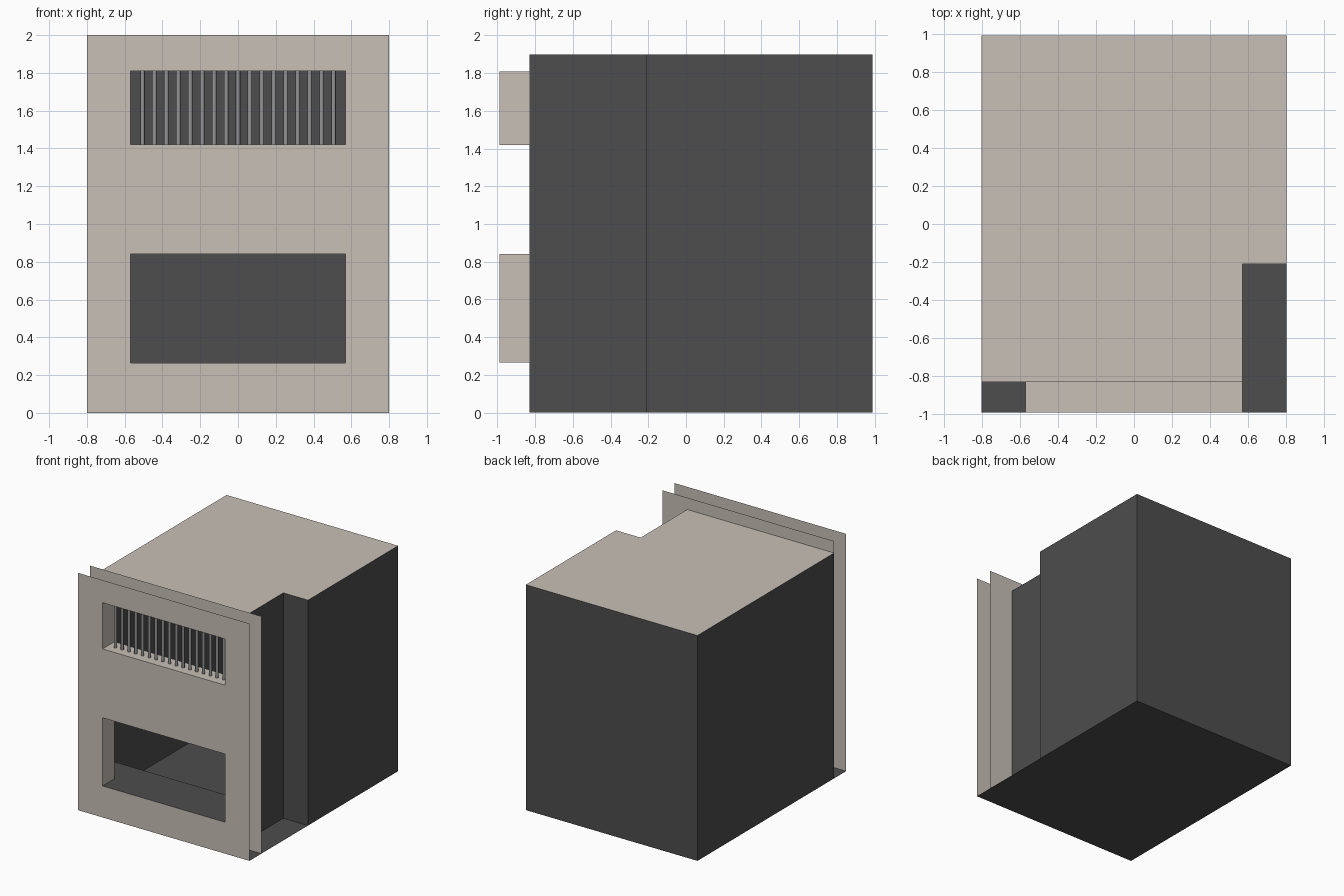
import bpy, bmesh, math

if "Cube" in bpy.data.objects:
    bpy.data.objects.remove(bpy.data.objects["Cube"])


def material(name, rgb):
    m = bpy.data.materials.new(name)
    m.diffuse_color = (*rgb, 1)
    m.use_nodes = True
    m.node_tree.nodes["Principled BSDF"].inputs["Base Color"].default_value = m.diffuse_color
    return m


BEIGE = material("warm beige", (0.578, 0.527, 0.468))
DARK = material("charcoal", (0.075, 0.075, 0.075))
GREY = material("bar grey", (0.30, 0.30, 0.30))

X, Y0, Y1, YB = 0.8, -0.99, -0.83, 0.99     # half width, facade planes, back
WX = 0.57                                   # window half width / notch wall
NY = -0.21                                  # notch depth
ROOF, TOP = 1.9, 2.0
WINDOWS = ((0.265, 0.84), (1.42, 1.81))


def sheet(name, polys, mat):
    """Object made of thin flat faces given as corner lists."""
    bm = bmesh.new()
    for p in polys:
        bm.faces.new([bm.verts.new(c) for c in p])
    bmesh.ops.remove_doubles(bm, verts=bm.verts, dist=1e-5)
    bm.normal_update()
    me = bpy.data.meshes.new(name)
    bm.to_mesh(me)
    bm.free()
    me.materials.append(mat)
    ob = bpy.data.objects.new(name, me)
    bpy.context.collection.objects.link(ob)
    return ob


def facade(name, y, flip):
    """Panel with two window holes, as a grid of cells without the holes."""
    xs = (-X, -WX, WX, X)
    zs = (0, *WINDOWS[0], *WINDOWS[1], TOP)
    polys = []
    for i in range(3):
        for j in range(5):
            if i == 1 and j in (1, 3):
                continue
            a, b, c, d = xs[i], xs[i + 1], zs[j], zs[j + 1]
            p = [(a, y, c), (b, y, c), (b, y, d), (a, y, d)]
            polys.append(p[::-1] if flip else p)
    ob = sheet(name, polys, BEIGE)
    bm = bmesh.new()
    bm.from_mesh(ob.data)
    bmesh.ops.dissolve_limit(bm, angle_limit=0.01, verts=bm.verts, edges=bm.edges)
    bm.to_mesh(ob.data)
    bm.free()


# Two facade panels
facade("front_panel", Y0, False)
facade("inner_panel", Y1, False)

# Window reveals joining the two panels
for name, (lo, hi) in zip(("lower", "upper"), WINDOWS):
    polys = [[(-WX, Y0, lo), (-WX, Y1, lo), (-WX, Y1, hi), (-WX, Y0, hi)],
             [(WX, Y0, lo), (WX, Y0, hi), (WX, Y1, hi), (WX, Y1, lo)],
             [(-WX, Y0, hi), (WX, Y0, hi), (WX, Y1, hi), (-WX, Y1, hi)]]
    if name == "upper":
        polys.append([(-WX, Y0, lo), (WX, Y0, lo), (WX, Y1, lo), (-WX, Y1, lo)])
    sheet(name + "_window_reveal", polys, BEIGE)

# Dark shelf running in from the lower window
s = WINDOWS[0][0]
sheet("shelf", [[(-WX, Y0, s), (WX, Y0, s), (WX, Y1, s), (-WX, Y1, s)],
                [(-X, Y1, s), (WX, Y1, s), (WX, -0.58, s), (-X, -0.58, s)]], DARK)

# Body walls around the notched outline, open behind the inner panel
outline = [(WX, Y1), (WX, NY), (X, NY), (X, YB), (-X, YB), (-X, Y1)]
sheet("body_walls", [[(*a, 0), (*b, 0), (*b, ROOF), (*a, ROOF)]
                     for a, b in zip(outline, outline[1:])], DARK)
sheet("roof", [[(x, y, ROOF) for x, y in outline]], BEIGE)
sheet("floor", [[(-X, Y0, 0), (-X, YB, 0), (X, YB, 0), (X, Y0, 0)]], DARK)

# Row of round bars in the upper window
lo, hi = WINDOWS[1]
for i in range(17):
    bpy.ops.mesh.primitive_cylinder_add(
        vertices=12, radius=0.012, depth=hi - lo,
        location=((i - 8) * 0.0632, -0.91, (lo + hi) / 2))
    bar = bpy.context.object
    bar.name = f"window_bar_{i + 1}"
    bar.data.materials.append(GREY)
    bpy.ops.object.shade_smooth_by_angle(angle=math.radians(40))
